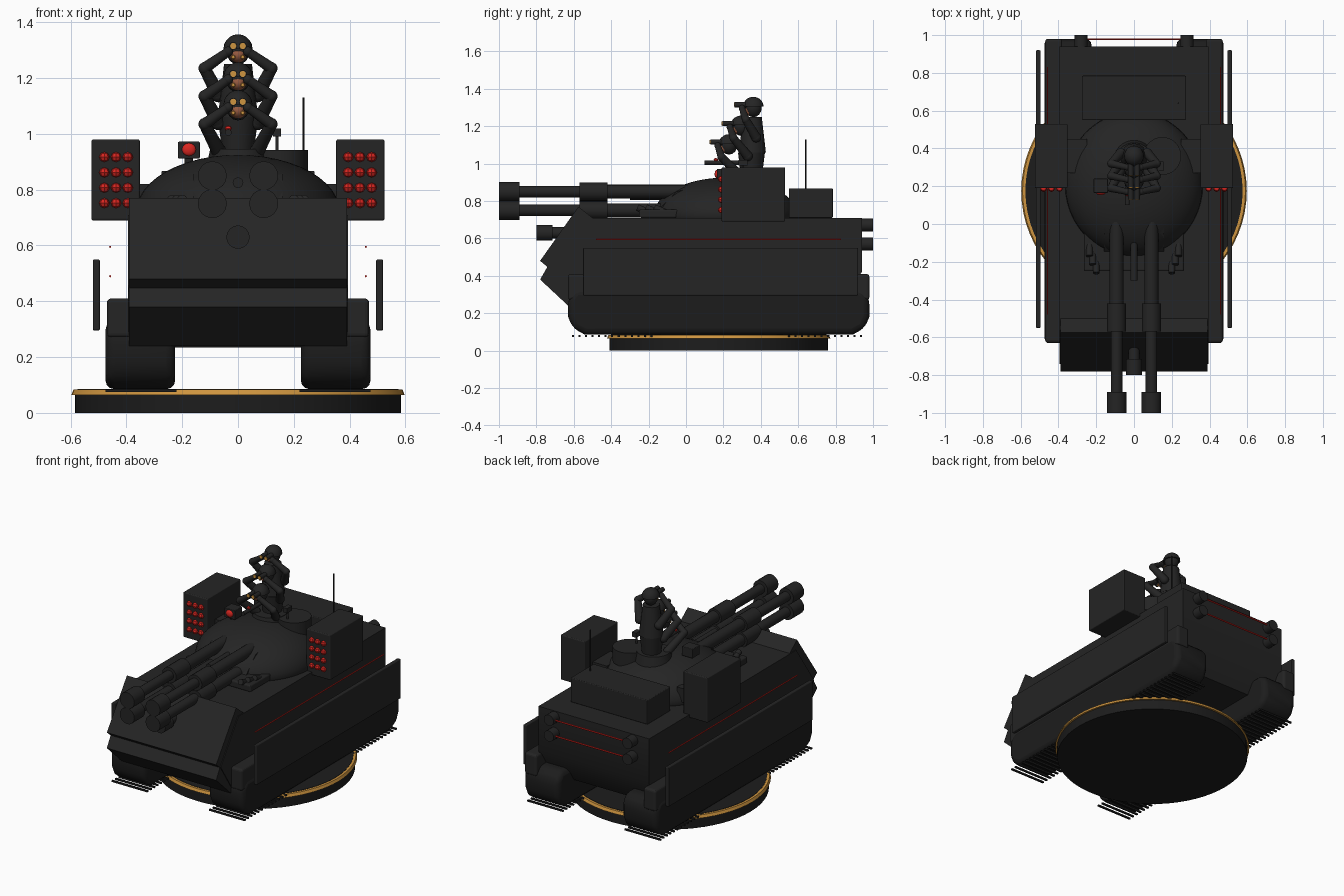
import bpy, bmesh, math
from mathutils import Vector

cube = bpy.data.objects.get("Cube")
if cube:
    bpy.data.objects.remove(cube)


def material(name, rgb):
    m = bpy.data.materials.new(name)
    m.use_nodes = True
    m.diffuse_color = (*rgb, 1)
    b = next(n for n in m.node_tree.nodes if n.type == 'BSDF_PRINCIPLED')
    b.inputs["Base Color"].default_value = (*rgb, 1)
    b.inputs["Roughness"].default_value = 0.7
    return m


ARMOUR = material("charcoal armour", (0.018, 0.018, 0.018))
BLACK = material("black rubber", (0.012, 0.012, 0.012))
GOLD = material("gold trim", (0.62, 0.3, 0.05))
RED = material("signal red", (0.7, 0.02, 0.015))
SKIN = material("brown skin", (0.3, 0.1, 0.05))


def finish(name, bm, mat, bevel=0.0, smooth=True):
    bmesh.ops.recalc_face_normals(bm, faces=bm.faces)
    me = bpy.data.meshes.new(name)
    bm.to_mesh(me)
    bm.free()
    ob = bpy.data.objects.new(name, me)
    bpy.context.collection.objects.link(ob)
    me.materials.append(mat)
    if bevel:
        mod = ob.modifiers.new("Bevel", 'BEVEL')
        mod.width, mod.segments = bevel, 3
    if smooth:
        bpy.ops.object.select_all(action='DESELECT')
        ob.select_set(True)
        bpy.context.view_layer.objects.active = ob
        bpy.ops.object.shade_smooth_by_angle(angle=math.radians(40))
    return ob


def box(name, x, y, z, mat=ARMOUR, bevel=0.0):
    """Box from (low, high) ranges."""
    bm = bmesh.new()
    bmesh.ops.create_cube(bm, size=1)
    for v in bm.verts:
        v.co = [sum(r) / 2 + c * (r[1] - r[0]) for r, c in zip((x, y, z), v.co)]
    return finish(name, bm, mat, bevel, False)


def rod(name, a, b, r1, r2=None, mat=ARMOUR, sides=16):
    """Round bar between two points."""
    a, b = Vector(a), Vector(b)
    bm = bmesh.new()
    bmesh.ops.create_cone(bm, cap_ends=True, segments=sides, radius1=r1,
                          radius2=r1 if r2 is None else r2, depth=(b - a).length)
    turn = Vector((0, 0, 1)).rotation_difference(b - a)
    for v in bm.verts:
        v.co = turn @ v.co + (a + b) / 2
    return finish(name, bm, mat)


def ball(name, centre, radii, mat=ARMOUR, seg=16, floor=None):
    bm = bmesh.new()
    bmesh.ops.create_uvsphere(bm, u_segments=seg, v_segments=seg // 2, radius=1)
    for v in bm.verts:
        v.co = [c + r * k for c, r, k in zip(centre, radii, v.co)]
        if floor is not None:
            v.co.z = max(v.co.z, floor)
    return finish(name, bm, mat)


def extrude(name, profile, x0, x1, mat=ARMOUR, bevel=0.0):
    """Side profile of (y, z) points swept across x."""
    bm = bmesh.new()
    face = bm.faces.new([bm.verts.new((x0, y, z)) for y, z in profile])
    new = bmesh.ops.extrude_face_region(bm, geom=[face])["geom"]
    for v in new:
        if isinstance(v, bmesh.types.BMVert):
            v.co.x = x1
    return finish(name, bm, mat, bevel)


# Round display base with gold rim
C = 0.175
rod("base_disc", (0, C, 0), (0, C, 0.065), 0.585, mat=BLACK, sides=64)
rod("base_rim", (0, C, 0.065), (0, C, 0.083), 0.597, 0.59, GOLD, 64)
rod("base_top", (0, C, 0.08), (0, C, 0.085), 0.575, mat=BLACK, sides=64)

# Hull, belly and front plates
extrude("hull", [(-0.56, 0.71), (-0.74, 0.45), (-0.6, 0.235), (0.82, 0.235),
                 (0.94, 0.42), (0.94, 0.71)], -0.395, 0.395)
extrude("upper_front_plate", [(-0.5, 0.71), (-0.575, 0.77), (-0.78, 0.48),
                              (-0.72, 0.43)], -0.39, 0.39)
extrude("lower_front_plate", [(-0.74, 0.45), (-0.78, 0.38), (-0.63, 0.24),
                              (-0.58, 0.28)], -0.39, 0.39)

for s, side in ((-1, "right"), (1, "left")):
    def span(a, b):
        return tuple(sorted((s * a, s * b)))

    # Tracks with guards, cleats and hanging skirts
    extrude(side + "_track", [(-0.63, 0.28), (-0.63, 0.18), (-0.605, 0.12), (-0.54, 0.085),
                              (0.89, 0.085), (0.955, 0.12), (0.98, 0.18), (0.98, 0.28),
                              (0.94, 0.33), (-0.59, 0.33)], *span(0.225, 0.475), BLACK, 0.04)
    box(side + "_track_guard", span(0.38, 0.47), (-0.63, 0.98), (0.27, 0.41), ARMOUR, 0.015)
    for i in range(45):
        y = -0.61 + i * 0.035
        box(side + "_track_cleat", span(0.22, 0.475), (y, y + 0.011), (0.074, 0.084), BLACK)
    box(side + "_skirt", span(0.495, 0.52), (-0.55, 0.92), (0.295, 0.55), ARMOUR, 0.006)
    for z in (0.49, 0.595):
        rod(side + "_light_strip", (s * 0.458, -0.48, z), (s * 0.458, 0.83, z), 0.004, mat=RED, sides=6)

    # Rocket pods with red tips
    box(side + "_rocket_pod", span(0.352, 0.525), (0.19, 0.53), (0.69, 0.98), ARMOUR, 0.006)
    box(side + "_pod_bracket", span(0.25, 0.36), (0.27, 0.45), (0.73, 0.82))
    for i in range(3):
        for j in range(4):
            x, z = s * (0.395 + i * 0.042), 0.752 + j * 0.055
            ball(side + "_rocket_tip", (x, 0.19, z), (0.019, 0.02, 0.018), RED, 8)

    # Twin gun barrels, upper and lower
    for z in (0.75, 0.85):
        x = s * 0.092
        rod(side + "_barrel", (x, -0.95, z), (x, 0.1, z), 0.031)
        rod(side + "_muzzle", (x, -1, z), (x, -0.89, z), 0.052)
        rod(side + "_barrel_sleeve", (x, -0.57, z), (x, -0.42, z), 0.05)
        rod(side + "_barrel_root", (x, -0.42, z), (x, 0.1, z), 0.037)

    # Smoke launchers beside the guns
    for i in range(3):
        x, y = s * (0.2 + i * 0.018), -0.26 + i * 0.045
        rod(side + "_smoke_launcher", (x, y, 0.765), (x, y + 0.07, 0.735), 0.018)

    # Rear bollards
    for z in (0.57, 0.672):
        rod(side + "_rear_bollard", (s * 0.28, 0.93, z), (s * 0.28, 1, z), 0.035)

for z in (0.57, 0.672):
    rod("rear_light_strip", (-0.27, 0.978, z), (0.27, 0.978, z), 0.005, mat=RED, sides=6)

# Turret dome, ring, mantlet, stowage and hatch
ball("turret_dome", (0, 0.21, 0.72), (0.365, 0.385, 0.205), ARMOUR, 48, 0.71)
box("turret_front", (-0.265, 0.265), (-0.25, 0.1), (0.71, 0.755), ARMOUR, 0.01)
extrude("gun_mantlet", [(-0.15, 0.75), (-0.05, 0.85), (0.15, 0.9), (0.15, 0.75)], -0.16, 0.16)
box("stowage_box", (-0.275, 0.275), (0.55, 0.785), (0.71, 0.867), ARMOUR, 0.005)
rod("side_hatch", (0.15, 0.36, 0.85), (0.15, 0.36, 0.942), 0.1, sides=32)
rod("cupola", (0, 0.33, 0.85), (0, 0.33, 0.945), 0.12, 0.1, sides=32)
rod("small_gun", (0, -0.3, 0.825), (0, 0.05, 0.825), 0.019)
rod("antenna", (0.235, 0.64, 0.86), (0.235, 0.64, 1.13), 0.004, mat=BLACK, sides=8)

# Hull gun
rod("hull_gun", (0, -0.77, 0.63), (0, -0.55, 0.63), 0.03)
rod("hull_gun_muzzle", (0, -0.8, 0.63), (0, -0.715, 0.63), 0.042)

# Searchlight and sight
box("searchlight", (-0.215, -0.137), (0.165, 0.24), (0.912, 0.972), ARMOUR, 0.004)
ball("searchlight_lens", (-0.176, 0.165, 0.944), (0.025, 0.012, 0.023), RED)
rod("searchlight_post", (-0.176, 0.2, 0.85), (-0.176, 0.2, 0.92), 0.015)
box("sight", (0.125, 0.155), (0.28, 0.33), (0.99, 1.02))
rod("sight_arm", (0.14, 0.305, 0.93), (0.14, 0.305, 1), 0.006)
rod("top_gun", (-0.035, 0.1, 1.005), (-0.035, 0.32, 1.005), 0.012)
ball("top_gun_lamp", (-0.035, 0.16, 1.02), (0.013, 0.012, 0.01), RED, 8)

# Crew figure: torso, then stacked heads, arms and field glasses
rod("crew_waist", (0, 0.35, 0.92), (0, 0.35, 1.06), 0.055, 0.072)
rod("crew_chest", (0, 0.355, 1.06), (0, 0.355, 1.25), 0.072, 0.05)
for i in range(3):
    y, z = 0.36 - i * 0.065, 1.305 - i * 0.1
    ball("crew_head", (0, y, z - 0.005), (0.043, 0.045, 0.052))
    ball("crew_face", (0, y - 0.014, z - 0.022), (0.031, 0.036, 0.028), SKIN)
    ball("crew_helmet", (0, y, z), (0.052, 0.055, 0.052), ARMOUR, 20, z)
    for s in (-1, 1):
        shoulder = (s * 0.07, y + 0.015 + i * 0.02, z - 0.165)
        elbow = (s * 0.12, y - 0.04, z - 0.07)
        hand = (s * 0.035, y - 0.06, z - 0.01)
        rod("crew_upper_arm", shoulder, elbow, 0.026, 0.021)
        rod("crew_forearm", elbow, hand, 0.021, 0.016)
        for joint, r in ((shoulder, 0.027), (elbow, 0.022), (hand, 0.018)):
            ball("crew_joint", joint, (r, r, r))
        x = s * 0.017
        rod("field_glass", (x, y - 0.1, z + 0.01), (x, y - 0.03, z + 0.01), 0.014)
        rod("field_glass_lens", (x, y - 0.104, z + 0.01), (x, y - 0.098, z + 0.01), 0.011, mat=GOLD)
        ball("crew_buckle", (x, y - 0.046, z - 0.03), (0.008, 0.006, 0.008), GOLD, 8)
